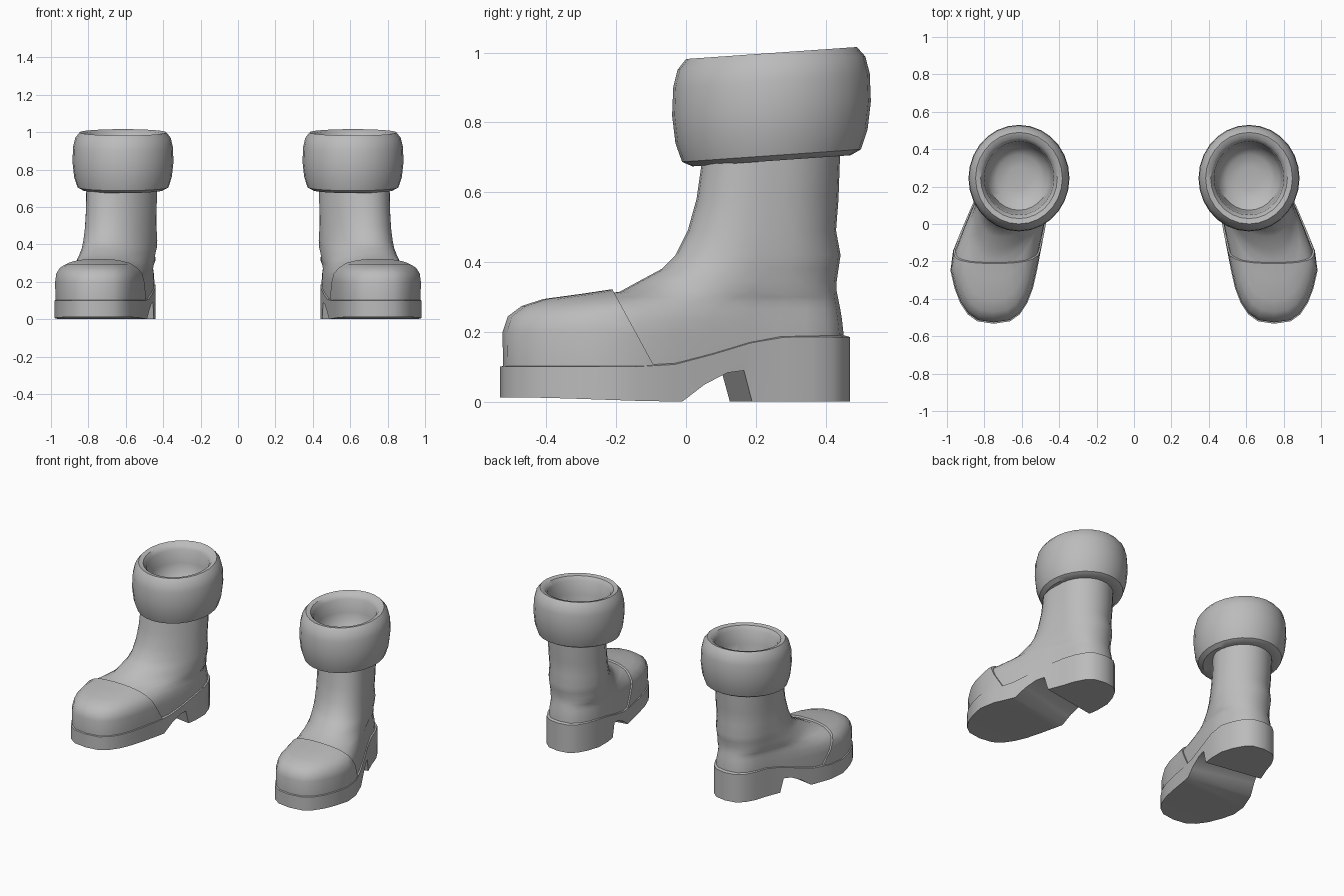
import bpy, bmesh, math
from mathutils import Vector

cube = bpy.data.objects.get("Cube")
if cube:
    bpy.data.objects.remove(cube, do_unlink=True)

GREY = (0.5, 0.5, 0.5, 1)
mat = bpy.data.materials.new("plain_grey")
mat.use_nodes = True
mat.diffuse_color = GREY
mat.node_tree.nodes["Principled BSDF"].inputs["Base Color"].default_value = GREY

SIDES = 28
ANKLE_X, ANKLE_Y = 0.615, 0.245


def clamp(v):
    return max(0.0, min(1.0, v))


def smooth(v):
    v = clamp(v)
    return v * v * (3 - 2 * v)


def outline(front, back, heel_w, toe_w, power):
    """Foot-shaped ring following the outward-turned centre line."""
    pts = []
    for i in range(SIDES):
        a = 2 * math.pi * i / SIDES
        y = (front + back) / 2 + (back - front) / 2 * math.cos(a)
        t = clamp((0.25 - y) / 0.45)
        half = heel_w + (toe_w - heel_w) * t * t
        s = math.sin(a)
        x = ANKLE_X + 0.135 * t + math.copysign(abs(s) ** power, s) * half
        pts.append((x, y))
    return pts


def loft(rings):
    """Skin closed rings and cap both ends with strips across the foot."""
    bm = bmesh.new()
    rows = [[bm.verts.new(p) for p in ring] for ring in rings]
    for a, b in zip(rows, rows[1:]):
        for i in range(SIDES):
            j = (i + 1) % SIDES
            bm.faces.new((a[i], a[j], b[j], b[i]))
    for row in (rows[0], rows[-1]):
        for i in range(SIDES // 2):
            quad = [row[i], row[i + 1], row[-i - 1], row[-i]]
            bm.faces.new(list(dict.fromkeys(quad)))
    bmesh.ops.recalc_face_normals(bm, faces=bm.faces)
    return bm


def make(name, bm):
    mesh = bpy.data.meshes.new(name)
    bm.to_mesh(mesh)
    bm.free()
    mesh.materials.append(mat)
    ob = bpy.data.objects.new(name, mesh)
    bpy.context.collection.objects.link(ob)
    return ob


def select(ob):
    bpy.ops.object.select_all(action="DESELECT")
    ob.select_set(True)
    bpy.context.view_layer.objects.active = ob


# Upper: height, front, back, heel half width, toe half width
SLICES = [
    (0.095, -0.515, 0.455, 0.20, 0.234),
    (0.19, -0.517, 0.452, 0.20, 0.236),
    (0.235, -0.502, 0.447, 0.198, 0.230),
    (0.265, -0.462, 0.442, 0.195, 0.210),
    (0.285, -0.40, 0.438, 0.192, 0.190),
    (0.30, -0.29, 0.435, 0.190, 0.178),
    (0.315, -0.19, 0.432, 0.190, 0.170),
    (0.345, -0.135, 0.432, 0.188, 0.165),
    (0.38, -0.07, 0.437, 0.188, 0.165),
    (0.42, -0.03, 0.443, 0.188, 0.17),
    (0.49, 0.005, 0.43, 0.184, 0.18),
    (0.58, 0.03, 0.437, 0.184, 0.184),
    (0.72, 0.05, 0.442, 0.186, 0.186),
]


def upper_mesh(grow=0.0):
    rings = []
    for z, f, b, hw, tw in SLICES:
        p = 0.7 + 0.3 * smooth((z - 0.2) / 0.25)
        ring = outline(f - grow, b + grow, hw + grow, tw + grow, p)
        rings.append([(x, y, z + grow * smooth((z - 0.1) / 0.1)) for x, y in ring])
    return loft(rings)


parts = [make("upper", upper_mesh())]

# Toe cap: slightly larger skin cut off by a slanted plane
bm = upper_mesh(0.009)
bmesh.ops.bisect_plane(bm, geom=bm.verts[:] + bm.edges[:] + bm.faces[:],
                       plane_co=Vector((0.75, -0.21, 0.32)),
                       plane_no=Vector((0, -0.22, -0.12)), clear_inner=True)
bmesh.ops.holes_fill(bm, edges=[e for e in bm.edges if e.is_boundary], sides=0)
bmesh.ops.recalc_face_normals(bm, faces=bm.faces)
parts.append(make("toe_cap", bm))

# Sole: thick slab that rises towards the heel
rim = outline(-0.533, 0.47, 0.206, 0.249, 0.7)
ledge = outline(-0.51, 0.45, 0.19, 0.23, 0.7)


def sole_top(y):
    return 0.1 + 0.085 * smooth((y + 0.1) / 0.4)


sole = make("sole", loft([
    [(x, y, 0.012 * smooth(-y / 0.5)) for x, y in rim],
    [(x, y, sole_top(y)) for x, y in rim],
    [(x, y, sole_top(y) + 0.006) for x, y in ledge]]))

# Arch notch in front of the heel
ARCH = [(-0.02, -0.05), (-0.02, 0), (0.05, 0.05), (0.12, 0.083),
        (0.17, 0.089), (0.195, 0), (0.2, -0.05)]
bm = bmesh.new()
face = bm.faces.new([bm.verts.new((0.3, y - 0.095, z)) for y, z in ARCH])
moved = bmesh.ops.extrude_face_region(bm, geom=[face])["geom"]
bmesh.ops.translate(bm, vec=(0.8, 0.136, 0),
                    verts=[g for g in moved if isinstance(g, bmesh.types.BMVert)])
bmesh.ops.recalc_face_normals(bm, faces=bm.faces)
cutter = make("arch_cutter", bm)
cutter.hide_render = True
mod = sole.modifiers.new("arch", "BOOLEAN")
mod.operation, mod.solver, mod.object = "DIFFERENCE", "EXACT", cutter
select(sole)
bpy.ops.object.modifier_apply(modifier="arch")
bpy.data.objects.remove(cutter, do_unlink=True)
parts.append(sole)

# Padded cuff: turned profile, tilted up at the back
CUFF = [(0.17, 0.70), (0.215, 0.69), (0.243, 0.705), (0.261, 0.76), (0.27, 0.84),
        (0.267, 0.92), (0.255, 0.97), (0.232, 0.999), (0.205, 0.992), (0.186, 0.965),
        (0.178, 0.88), (0.162, 0.80), (0.12, 0.765), (0.06, 0.755)]
rings = []
for r, z in CUFF:
    ring = []
    for i in range(SIDES):
        a = 2 * math.pi * i / SIDES
        y = 1.055 * r * math.cos(a)
        ring.append((ANKLE_X + r * math.sin(a), ANKLE_Y + y, z + 0.07 * y))
    rings.append(ring)
parts.append(make("cuff", loft(rings)))

# Smooth each part and mirror it for the other boot
for ob in parts:
    name = ob.name
    ob.name = "left_" + name
    select(ob)
    bpy.ops.object.shade_smooth_by_angle(angle=math.radians(40))
    bm = bmesh.new()
    bm.from_mesh(ob.data)
    for v in bm.verts:
        v.co.x = -v.co.x
    bmesh.ops.reverse_faces(bm, faces=bm.faces)
    twin = make("right_" + name, bm)
    select(twin)
    bpy.ops.object.shade_smooth_by_angle(angle=math.radians(40))
